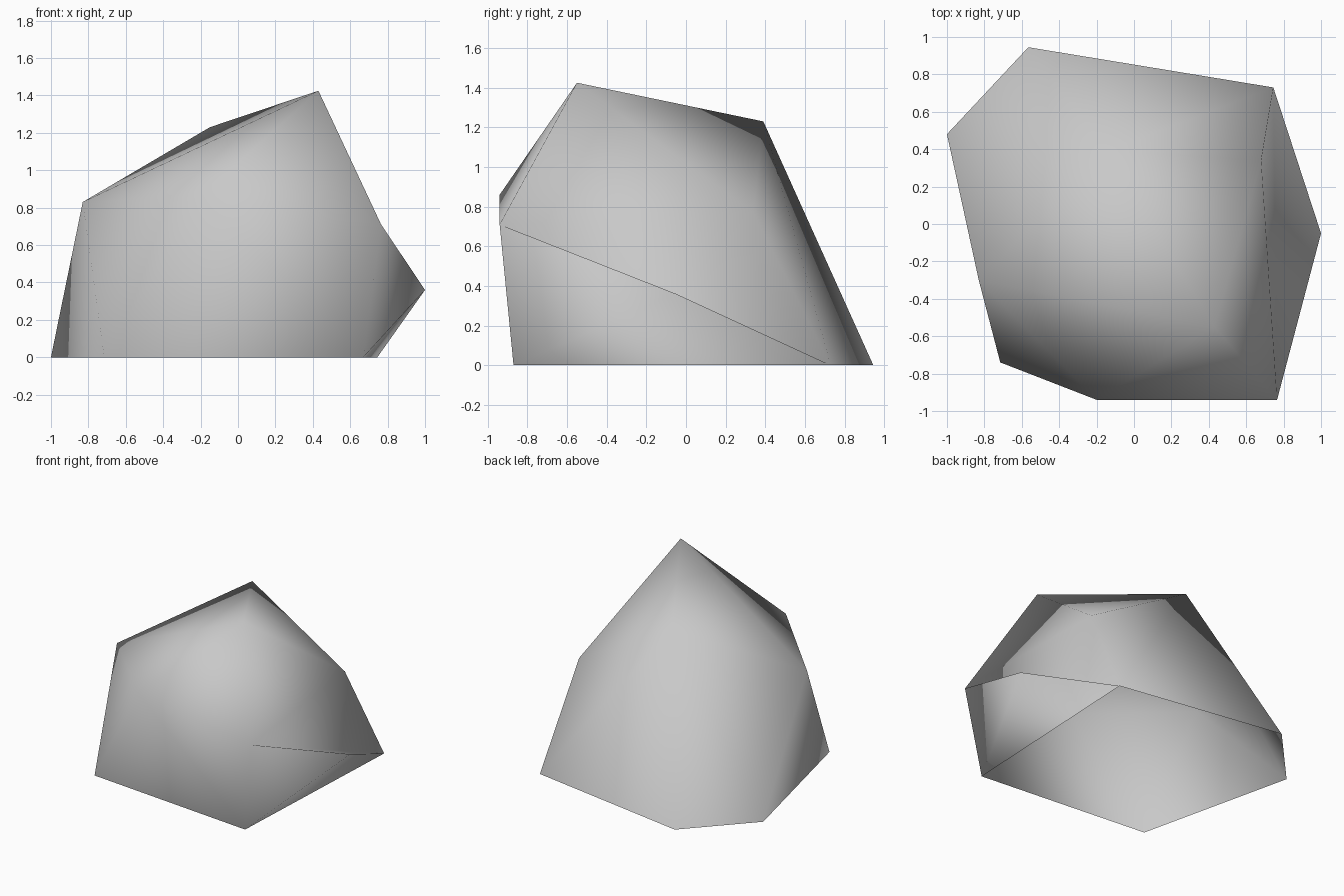
import bpy
import bmesh

cube = bpy.data.objects.get("Cube")
if cube:
    bpy.data.objects.remove(cube, do_unlink=True)

# One plain stone colour
stone = bpy.data.materials.new("stone_grey")
stone.use_nodes = True
grey = (0.58, 0.58, 0.58, 1.0)
stone.diffuse_color = grey
stone.node_tree.nodes["Principled BSDF"].inputs["Base Color"].default_value = grey

# Corners of the boulder, grouped by level
base = [(-1, 0.48, 0), (-0.565, 0.945, 0), (-0.715, -0.74, 0)]
side = [(-0.2, -0.94, 0.86), (-0.83, -0.3, 0.83), (0.68, 0.34, 0.77)]
peak = [(0.43, -0.55, 1.425), (-0.15, 0.39, 1.23)]
flank = [(0.745, 0.73, 0), (0.765, -0.94, 0.71), (0.67, -0.87, 0)]
spur_tip = (1, -0.05, 0.36)

# Wrap the corners in a faceted skin
bm = bmesh.new()
verts = [bm.verts.new(corner) for corner in base + side + peak + flank]
flank_verts = set(verts[-3:])
bmesh.ops.convex_hull(bm, input=verts)
bmesh.ops.recalc_face_normals(bm, faces=bm.faces)

# Pull a pointed spur with a ledge on top out of the flank facet
facet = [f for f in bm.faces if set(f.verts) == flank_verts]
for tip in bmesh.ops.poke(bm, faces=facet)["verts"]:
    tip.co = spur_tip

# The underside is open
under = [f for f in bm.faces if max(v.co.z for v in f.verts) < 0.01]
bmesh.ops.delete(bm, geom=under, context='FACES')
for face in bm.faces:
    face.smooth = True

mesh = bpy.data.meshes.new("boulder")
bm.to_mesh(mesh)
bm.free()
mesh.materials.append(stone)
boulder = bpy.data.objects.new("boulder", mesh)
bpy.context.collection.objects.link(boulder)
